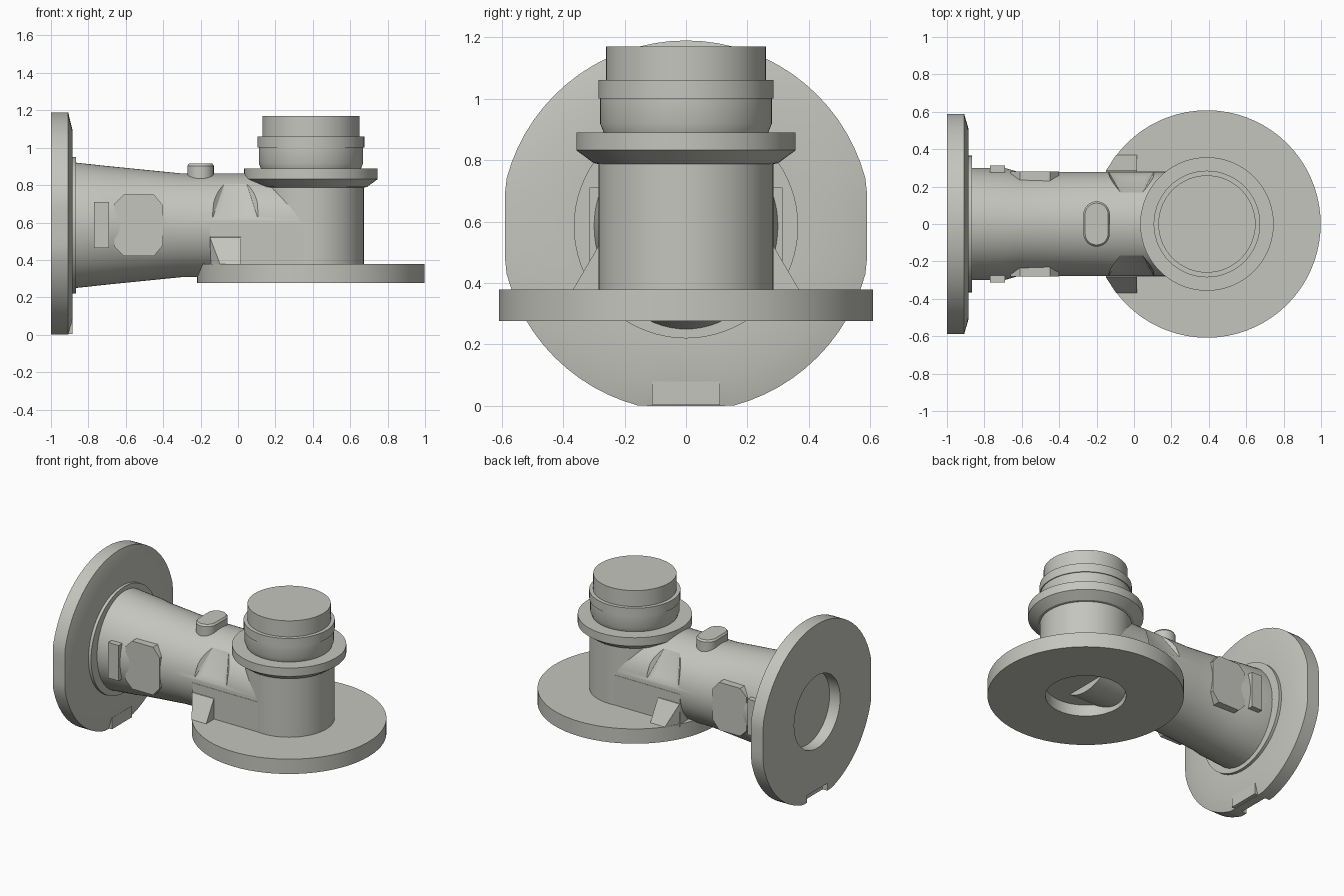
import bpy, bmesh, math
from mathutils import Vector

if "Cube" in bpy.data.objects:
    bpy.data.objects.remove(bpy.data.objects["Cube"])

grey = bpy.data.materials.new("warm grey")
grey.diffuse_color = (0.56, 0.56, 0.52, 1)
grey.use_nodes = True
grey.node_tree.nodes["Principled BSDF"].inputs["Base Color"].default_value = grey.diffuse_color
N = 72
CZ = 0.585          # height of the horizontal pipe axis
CX = 0.39           # x of the vertical column axis


def finish(name, bm):
    bmesh.ops.recalc_face_normals(bm, faces=bm.faces[:])
    me = bpy.data.meshes.new(name)
    bm.to_mesh(me)
    bm.free()
    me.materials.append(grey)
    ob = bpy.data.objects.new(name, me)
    bpy.context.collection.objects.link(ob)
    return ob


def activate(ob):
    bpy.ops.object.select_all(action='DESELECT')
    ob.select_set(True)
    bpy.context.view_layer.objects.active = ob


def smooth(ob):
    activate(ob)
    bpy.ops.object.shade_smooth_by_angle(angle=math.radians(25))


def cut(ob, cutter):
    mod = ob.modifiers.new("cut", 'BOOLEAN')
    mod.operation = 'DIFFERENCE'
    mod.solver = 'EXACT'
    mod.object = cutter
    activate(ob)
    bpy.ops.object.modifier_apply(modifier=mod.name)
    bpy.data.objects.remove(cutter)


def loft(name, sections, place):
    """Rings of (half width a, half height b, position h), closed at both ends."""
    bm = bmesh.new()
    rings = []
    for a, b, h in sections:
        rings.append([bm.verts.new(place(a * math.cos(2 * math.pi * i / N),
                                         b * math.sin(2 * math.pi * i / N), h)) for i in range(N)])
    for r0, r1 in zip(rings, rings[1:]):
        for i in range(N):
            j = (i + 1) % N
            bm.faces.new((r0[i], r0[j], r1[j], r1[i]))
    bm.faces.new(rings[0])
    bm.faces.new(rings[-1])
    return finish(name, bm)


def along_x(u, v, h):
    return (h, u, CZ + v)


def along_z(u, v, h):
    return (CX + u, v, h)


def lathe(name, profile, place):
    return loft(name, [(r, r, h) for r, h in profile], place)


def hull(name, pts, side=1):
    bm = bmesh.new()
    for x, y, z in pts:
        bm.verts.new((x, y * side, z))
    res = bmesh.ops.convex_hull(bm, input=bm.verts[:])
    junk = [v for v in bm.verts if not v.link_faces]
    bmesh.ops.delete(bm, geom=junk, context='VERTS')
    bmesh.ops.dissolve_limit(bm, angle_limit=0.01, verts=bm.verts[:], edges=bm.edges[:])
    return finish(name, bm)


def box(name, x0, x1, y0, y1, z0, z1, side=1):
    return hull(name, [(x, y, z) for x in (x0, x1) for y in (y0, y1) for z in (z0, z1)], side)


# End flange: recessed back, chamfered front, trimmed flat on sides and bottom
end = lathe("end_flange", [(0.25, -0.92), (0.25, -1.0), (0.604, -1.0), (0.604, -0.908),
                           (0.51, -0.885), (0.365, -0.885), (0.365, -0.865), (0.30, -0.865)], along_x)
for v in end.data.vertices:
    v.co.y = max(-0.589, min(0.589, v.co.y))
    v.co.z = max(0.0, v.co.z)
cut(end, box("notch_cutter", -1.1, -0.965, -0.11, 0.11, -0.1, 0.05))
smooth(end)
box("flange_key", -0.95, -0.884, -0.11, 0.11, 0.003, 0.08)

# Horizontal pipe with flared end
pipe = loft("pipe", [(0.30, 0.336, -0.875), (0.299, 0.316, -0.69), (0.279, 0.309, -0.62),
                     (0.279, 0.277, -0.3), (0.279, 0.277, CX)], along_x)
for s in (-1, 1):
    cut(pipe, hull("pocket_cutter", [
        (-0.14, 0.285, 0.61), (0.11, 0.285, 0.61), (-0.09, 0.25, 0.65), (0.06, 0.25, 0.65),
        (-0.07, 0.165, 0.813), (0.045, 0.165, 0.813), (-0.125, 0.235, 0.75), (0.10, 0.235, 0.75),
        (-0.14, 0.4, 0.61), (0.11, 0.4, 0.61), (-0.125, 0.4, 0.813), (0.10, 0.4, 0.813)], s))
smooth(pipe)

# Straight-walled saddle joining the pipe to the base flange
box("saddle", -0.15, CX, -0.281, 0.281, 0.36, CZ)

# Vertical column with collar, neck, ring and cap
column = lathe("column", [(0.284, 0.36), (0.284, 0.787), (0.30, 0.79), (0.357, 0.832), (0.357, 0.89),
                          (0.268, 0.89), (0.279, 0.918), (0.279, 1.0), (0.285, 1.0), (0.285, 1.06),
                          (0.26, 1.06), (0.26, 1.17)], along_z)
smooth(column)

# Base flange with recess underneath
base = lathe("base_flange", [(0.25, 0.355), (0.25, 0.277), (0.608, 0.277),
                             (0.608, 0.379), (0.2, 0.379)], along_z)
smooth(base)

# Side details, mirrored front and back
for s, tag in ((-1, "front"), (1, "back")):
    hull(tag + "_gusset", [(-0.15, 0.27, 0.525), (0.015, 0.27, 0.525), (-0.15, 0.285, 0.52),
                           (0.015, 0.285, 0.52), (-0.15, 0.27, 0.37), (0.015, 0.27, 0.37),
                           (-0.095, 0.37, 0.375), (0.015, 0.37, 0.375)], s)
    box(tag + "_tab", -0.77, -0.69, 0.2, 0.314, 0.465, 0.71, s)
    pad = [(x, z) for x, z in ((-0.66, 0.47), (-0.61, 0.42), (-0.45, 0.42), (-0.40, 0.48),
                               (-0.40, 0.69), (-0.45, 0.75), (-0.61, 0.75), (-0.66, 0.70))]
    hull(tag + "_pad", [(x, y, z) for x, z in pad for y in (0.15, 0.282)], s)

# Oblong boss on top of the pipe
boss_pts = []
for i in range(32):
    a = 2 * math.pi * i / 32
    cy = 0.05 if math.sin(a) >= 0 else -0.05
    for k, z in ((1.0, 0.80), (1.0, 0.903), (0.87, 0.915)):
        boss_pts.append((-0.2 + 0.071 * k * math.cos(a), cy + 0.071 * k * math.sin(a), z))
smooth(hull("top_boss", boss_pts))
